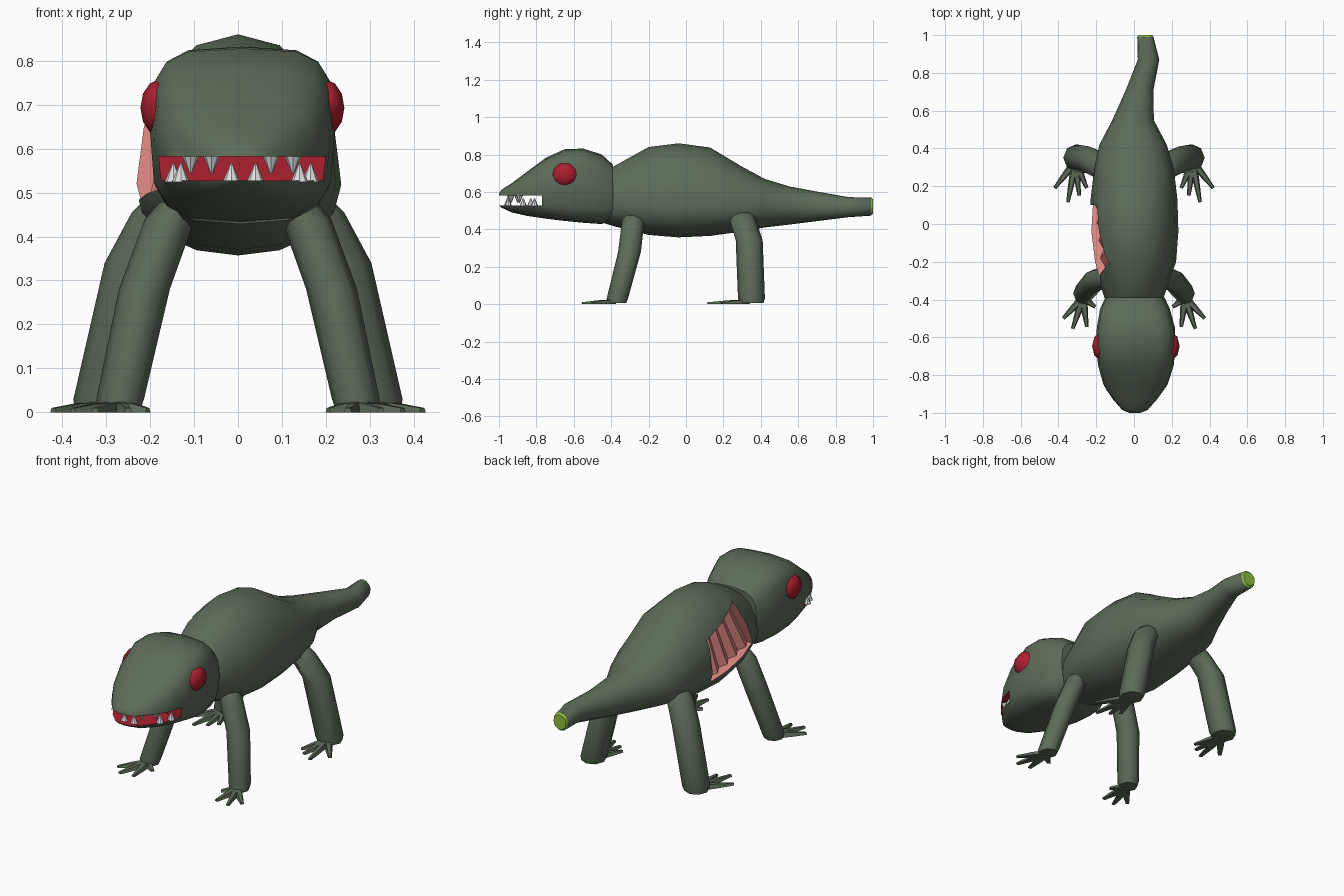
import bpy, bmesh, math
from mathutils import Vector

if "Cube" in bpy.data.objects:
    bpy.data.objects.remove(bpy.data.objects["Cube"])


def material(name, rgb):
    m = bpy.data.materials.new(name)
    m.diffuse_color = (*rgb, 1)
    m.use_nodes = True
    m.node_tree.nodes["Principled BSDF"].inputs["Base Color"].default_value = m.diffuse_color
    return m


GREEN = material("moss green", (0.108, 0.15, 0.10))
RED = material("blood red", (0.42, 0.014, 0.03))
PINK = material("flesh pink", (0.80, 0.27, 0.24))
LIME = material("lime", (0.27, 0.52, 0.045))
WHITE = material("tooth white", (0.75, 0.75, 0.75))


def finish(name, bm, mats, rule=None, smooth=40):
    bmesh.ops.recalc_face_normals(bm, faces=bm.faces)
    if rule:
        for f in bm.faces:
            f.material_index = rule(f)
    me = bpy.data.meshes.new(name)
    bm.to_mesh(me)
    bm.free()
    for m in mats:
        me.materials.append(m)
    ob = bpy.data.objects.new(name, me)
    bpy.context.collection.objects.link(ob)
    if smooth:
        activate(ob)
        bpy.ops.object.shade_smooth_by_angle(angle=math.radians(smooth))
    return ob


def activate(ob):
    for o in bpy.context.selected_objects:
        o.select_set(False)
    ob.select_set(True)
    bpy.context.view_layer.objects.active = ob


def add_loft(bm, rings):
    """Skin a closed tube through rings of equal point counts."""
    loops = [[bm.verts.new(p) for p in r] for r in rings]
    n = len(loops[0])
    for a, b in zip(loops, loops[1:]):
        for i in range(n):
            j = (i + 1) % n
            bm.faces.new((a[i], a[j], b[j], b[i]))
    bm.faces.new(loops[0])
    bm.faces.new(loops[-1])


def section(y, top, bottom, cx, hw, power, n, waist=.5):
    """Superellipse cross-section across y; waist = height of the widest line."""
    mid = bottom + (top - bottom) * waist
    pts = []
    for i in range(n):
        t = 2 * math.pi * i / n
        c, s = math.cos(t), math.sin(t)
        x = math.copysign(abs(c) ** (2 / power), c)
        z = math.copysign(abs(s) ** (2 / power), s)
        pts.append((cx + hw * x, y, mid + z * (top - mid if z > 0 else mid - bottom)))
    return pts


def carve(ob, cutter):
    mod = ob.modifiers.new("carve", 'BOOLEAN')
    mod.operation = 'DIFFERENCE'
    mod.solver = 'EXACT'
    mod.object = cutter
    activate(ob)
    bpy.ops.object.modifier_apply(modifier=mod.name)
    bpy.data.objects.remove(cutter)
    activate(ob)
    bpy.ops.object.shade_smooth_by_angle(angle=math.radians(40))


# Body and tail: y, top, bottom, centre x, half width, waist height
BODY = [(-.46, .68, .44, 0, .13, .4), (-.38, .74, .415, 0, .16, .38),
        (-.20, .84, .37, .005, .218, .33), (-.04, .86, .357, 0, .235, .32),
        (.13, .837, .365, 0, .23, .33), (.30, .735, .388, 0, .21, .38),
        (.42, .67, .41, -.005, .178, .42), (.55, .63, .425, -.005, .11, .5),
        (.71, .60, .445, .03, .073, .5), (.87, .572, .465, .077, .057, .5),
        (.99, .57, .473, .06, .043, .5), (1.0, .56, .483, .06, .037, .5)]
bm = bmesh.new()
add_loft(bm, [section(*r[:5], 2.1, 16, r[5]) for r in BODY])
body = finish("body", bm, [GREEN, PINK, LIME],
              lambda f: 2 if f.calc_center_median().y > .99 else 0)

# Open wound on the left flank: sloping inner wall with rib ridges
N = 9
bm = bmesh.new()
rings = []
for i in range(N + 1):
    t = i / N
    rib = .022 if i % 2 else 0
    yb, zb = .10 - .42 * t, .47 + .04 * t
    yt, zt = .10 - .31 * t, .69 + .08 * t
    rings.append([(-.35, yb, zb), (-.205 + .04 * t + rib, yb, zb),
                  (-.155 + .045 * t + rib, yt, zt), (-.35, yt, zt)])
add_loft(bm, rings)
carve(body, finish("wound_cutter", bm, [GREEN, PINK], lambda f: 1, 0))

# Head: y, top, bottom, centre x, half width, squareness
HEAD = [(-1.0, .592, .528, .005, .035, 2.6), (-.985, .612, .515, .005, .07, 2.6),
        (-.93, .648, .49, .005, .118, 2.7), (-.85, .708, .472, .008, .17, 2.8),
        (-.75, .782, .457, .01, .20, 3.2), (-.65, .828, .445, .01, .21, 3.7),
        (-.55, .832, .435, .01, .207, 3.7), (-.45, .80, .428, .005, .185, 3.4),
        (-.39, .745, .455, .005, .157, 3.2)]
bm = bmesh.new()
add_loft(bm, [section(*r, 16) for r in HEAD])
head = finish("head", bm, [GREEN, RED])

# Mouth slot cut through the snout
bm = bmesh.new()
add_loft(bm, [[(-.4, y, .527), (.4, y, .527), (.4, y, .582), (-.4, y, .582)]
              for y in (-1.2, -.77)])
carve(head, finish("mouth_cutter", bm, [GREEN, RED], lambda f: 1, 0))

# Teeth: x, y
bm = bmesh.new()
lower = [(-.015, -.955), (.04, -.95), (-.13, -.87), (.14, -.87),
         (-.147, -.83), (.165, -.81)]
upper = [(-.06, -.94), (.075, -.935), (-.108, -.90), (.125, -.89)]
for pts, root, way in ((lower, .524, 1), (upper, .585, -1)):
    for x, y in pts:
        ring = lambda r, z: [(x + r * math.cos(k * math.pi / 4),
                              y + r * math.sin(k * math.pi / 4), z) for k in range(8)]
        add_loft(bm, [ring(.02, root), ring(.002, root + way * .043)])
finish("teeth", bm, [WHITE])

# Eyes
for side, x in (("left", -.179), ("right", .199)):
    bm = bmesh.new()
    bmesh.ops.create_uvsphere(bm, u_segments=8, v_segments=6, radius=1)
    for v in bm.verts:
        v.co = Vector((x + .043 * v.co.x, -.647 + .072 * v.co.y, .693 + .064 * v.co.z))
    finish(side + "_eye", bm, [RED], smooth=60)

# Legs: path points x, y, z, radius; then toe tips
LEGS = {
    "front": ([(.13, -.28, .478, .05), (.155, -.283, .44, .06),
               (.213, -.302, .28, .061), (.268, -.367, .03, .057),
               (.27, -.37, .006, .05)],
              [(.375, -.50), (.325, -.555), (.25, -.545), (.205, -.44)]),
    "hind": ([(.15, .30, .49, .058), (.175, .303, .455, .07),
              (.235, .338, .34, .072), (.306, .35, .03, .072),
              (.31, .35, .006, .064)],
             [(.42, .19), (.35, .115), (.29, .15), (.25, .19)]),
}
for pair, (path, toes) in LEGS.items():
    for side, s in (("left", -1), ("right", 1)):
        bm = bmesh.new()
        add_loft(bm, [[(s * (x + .95 * r * math.cos(k * math.pi / 4)),
                        y + r * math.sin(k * math.pi / 4), z) for k in range(8)]
                      for x, y, z, r in path])
        finish(f"{pair}_{side}_leg", bm, [GREEN], smooth=50)
        # Flat tapering toes fanned out from the ankle
        bm = bmesh.new()
        ankle = Vector((path[-1][0], path[-1][1] - .02, 0))
        for tx, ty in toes:
            tip = Vector((tx, ty, 0))
            across = (tip - ankle).normalized().cross(Vector((0, 0, 1)))
            rings = []
            for p, w, h in ((ankle, .022, .026), (ankle.lerp(tip, .5), .017, .02),
                            (tip, .009, .010)):
                ring = [p - across * w, p + across * w,
                        p + across * w * .6 + Vector((0, 0, h)),
                        p - across * w * .6 + Vector((0, 0, h))]
                rings.append([(s * q.x, q.y, q.z) for q in ring])
            add_loft(bm, rings)
        finish(f"{pair}_{side}_toes", bm, [GREEN])
